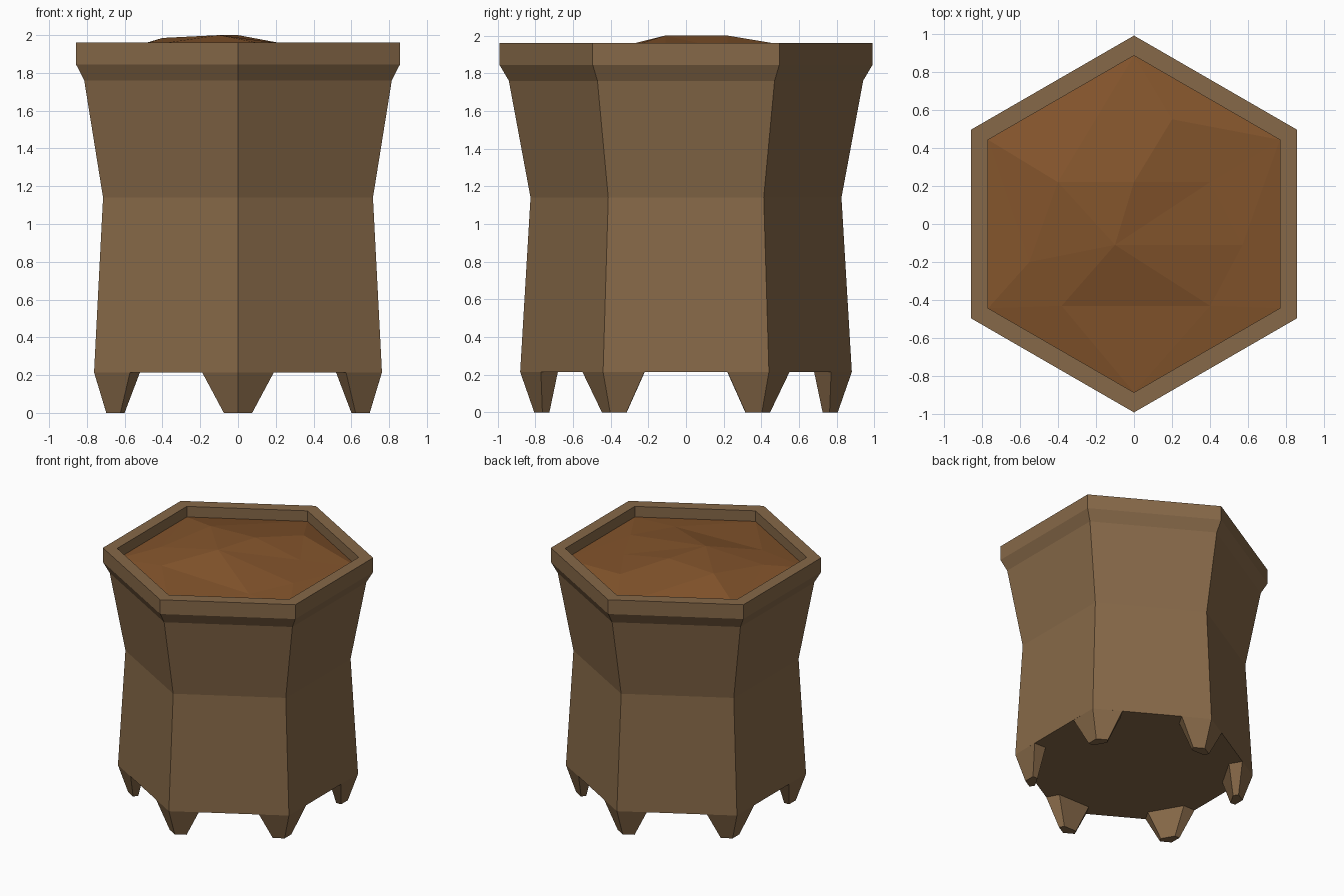
import bpy
from math import sin, cos, pi, radians
from mathutils import Vector, Matrix
from mathutils.geometry import delaunay_2d_cdt

if "Cube" in bpy.data.objects:
    bpy.data.objects.remove(bpy.data.objects["Cube"])


def material(name, color):
    m = bpy.data.materials.new(name)
    m.diffuse_color = (*color, 1)
    m.use_nodes = True
    m.node_tree.nodes["Principled BSDF"].inputs["Base Color"].default_value = m.diffuse_color
    return m


def make(name, verts, faces, mat):
    me = bpy.data.meshes.new(name)
    me.from_pydata([tuple(v) for v in verts], [], faces)
    me.materials.append(mat)
    ob = bpy.data.objects.new(name, me)
    bpy.context.collection.objects.link(ob)
    return ob


def hexagon(r, z):
    # corners point along +y and -y
    return [Vector((r * cos(pi / 6 + i * pi / 3), r * sin(pi / 6 + i * pi / 3), z)) for i in range(6)]


def bridge(a, b, n):
    # quads between two rings starting at indices a and b
    return [(a + i, a + (i + 1) % n, b + (i + 1) % n, b + i) for i in range(n)]


wood = material("wood", (0.24, 0.14, 0.065))
soil_mat = material("soil", (0.23, 0.09, 0.025))

# Planter body: hexagonal profile from the underside up and over the rim
profile = [(0.88, 0.215), (0.825, 1.14), (0.94, 1.76), (0.99, 1.845),
           (0.99, 1.96), (0.885, 1.96), (0.885, 1.87)]
verts, faces = [], [tuple(range(5, -1, -1))]
for r, z in profile:
    verts += hexagon(r, z)
for k in range(len(profile) - 1):
    faces += bridge(k * 6, k * 6 + 6, 6)
make("planter_body", verts, faces, wood)

# Feet: tapered blocks wrapped around each lower corner
bottom = [(0, -0.805), (0.075, -0.762), (0.055, -0.725), (-0.055, -0.725), (-0.075, -0.762)]
top = [(0, -0.88), (0.19, -0.77), (0.14, -0.68), (-0.14, -0.68), (-0.19, -0.77)]
foot = [Vector((x, y, 0)) for x, y in bottom] + [Vector((x, y, 0.215)) for x, y in top]
foot_faces = [(4, 3, 2, 1, 0)] + bridge(0, 5, 5)
for i in range(6):
    turn = Matrix.Rotation(radians(60 * i), 3, 'Z')
    make(f"foot_{i + 1}", [turn @ v for v in foot], foot_faces, wood)

# Soil: uneven faceted mound filling the rim
mound = [(0, 0.22, 2.0), (-0.1, -0.11, 2.0), (-0.4, 0.22, 1.985), (0.4, 0.22, 1.925),
         (0.2, 0.55, 1.945), (0.57, -0.11, 1.91), (0.4, -0.43, 1.90),
         (-0.38, -0.43, 1.92), (-0.55, -0.2, 1.935)]
points = hexagon(0.885, 1.875) + [Vector(p) for p in mound]
edge = [(i, (i + 1) % 6) for i in range(6)]
flat, _, tris, _, _, _ = delaunay_2d_cdt([p.xy for p in points], edge, [], 1, 1e-5)
heights = [min(points, key=lambda p: (p.xy - q).length).z for q in flat]
make("soil", [(q.x, q.y, h) for q, h in zip(flat, heights)], tris, soil_mat)
